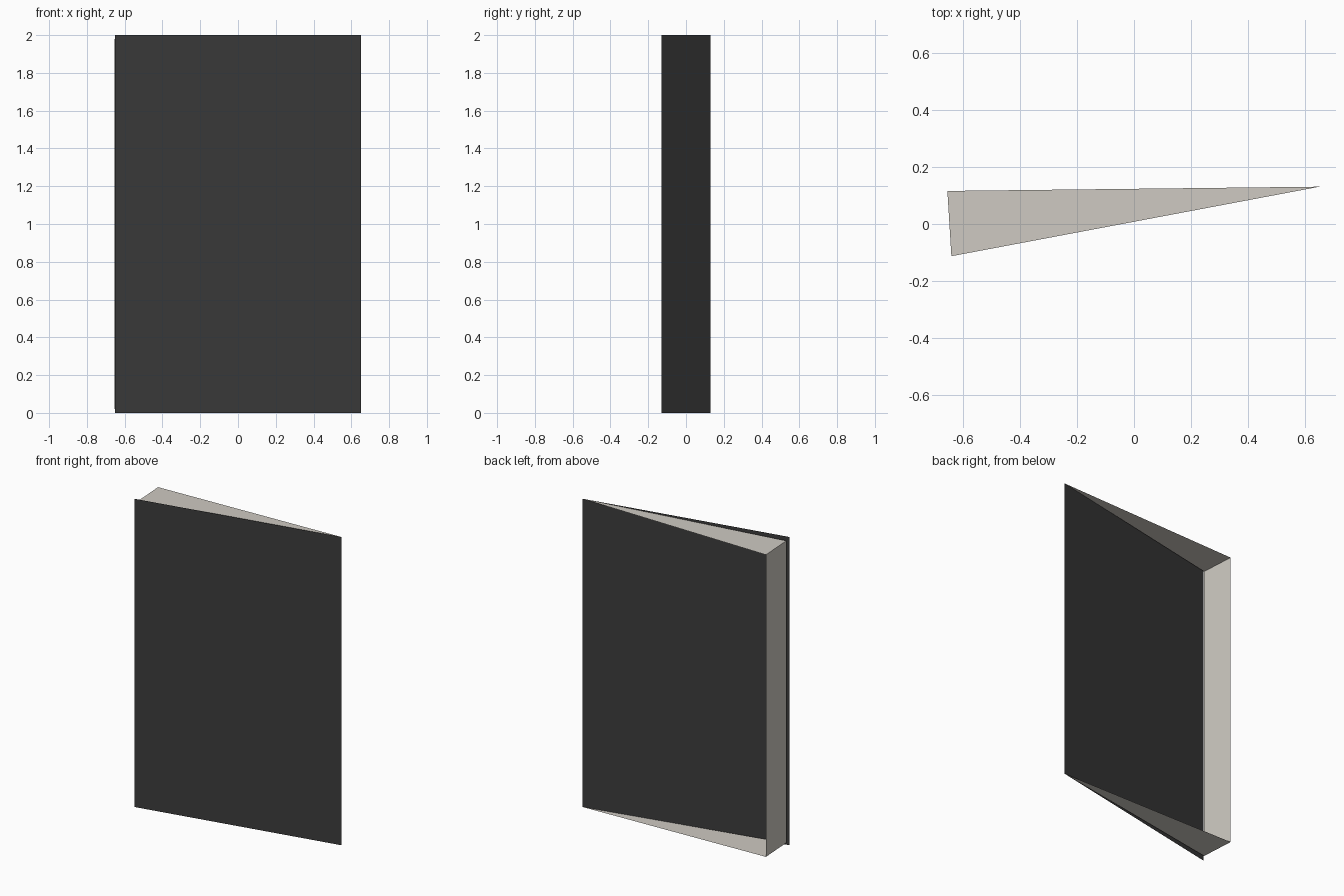
import bpy

if "Cube" in bpy.data.objects:
    bpy.data.objects.remove(bpy.data.objects["Cube"])


def material(name, rgb):
    m = bpy.data.materials.new(name)
    m.diffuse_color = (*rgb, 1)
    m.use_nodes = True
    m.node_tree.nodes["Principled BSDF"].inputs["Base Color"].default_value = m.diffuse_color
    return m


def sheet_object(name, verts, faces, mat):
    me = bpy.data.meshes.new(name)
    me.from_pydata(verts, [], faces)
    me.materials.append(mat)
    ob = bpy.data.objects.new(name, me)
    bpy.context.collection.objects.link(ob)
    return ob


charcoal = material("charcoal cover", (0.045, 0.045, 0.045))
paper = material("warm paper", (0.62, 0.59, 0.54))

HEIGHT = 2.0
INSET = 0.02              # the paper is a little shorter than the cover at its open end
hinge = (0.652, 0.131)
cover_end = (-0.65, -0.131)
paper_front = (-0.641, -0.113)
paper_back = (-0.655, 0.116)

# cover: one thin slanted panel, open at the back
sheet_object("front_cover",
             [(*cover_end, 0), (*hinge, 0), (*hinge, HEIGHT), (*cover_end, HEIGHT)],
             [(0, 1, 2, 3)], charcoal)

# paper: top and bottom wedges joined by the outer edge strip, no front or back
verts = []
for z, inset in ((0, INSET), (HEIGHT, -INSET)):
    verts += [(*hinge, z), (*paper_front, z + inset), (*paper_back, z + inset)]
sheet_object("page_edges", verts, [(0, 1, 2), (3, 5, 4), (1, 4, 5, 2)], paper)
